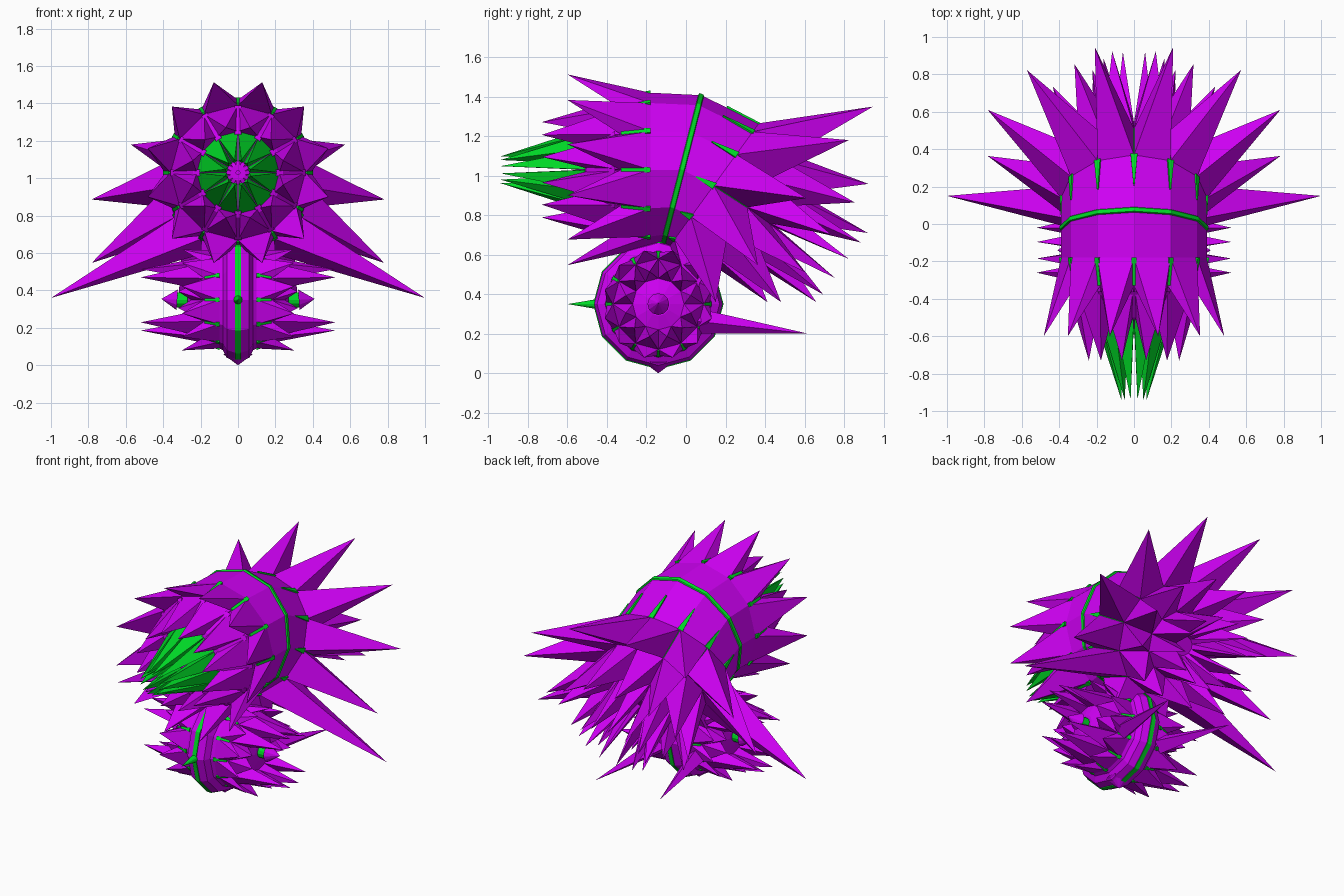
import bpy, bmesh
from math import sin, cos, radians
from mathutils import Vector as V

if "Cube" in bpy.data.objects:
    bpy.data.objects.remove(bpy.data.objects["Cube"])

N = 12


def material(name, rgb):
    m = bpy.data.materials.new(name)
    m.diffuse_color = (*rgb, 1)
    m.use_nodes = True
    m.node_tree.nodes["Principled BSDF"].inputs["Base Color"].default_value = m.diffuse_color
    return m


PURPLE = material("purple", (0.62, 0.0, 0.90))
GREEN = material("green", (0.0, 0.72, 0.02))


def finish(name, bm, mat):
    bmesh.ops.recalc_face_normals(bm, faces=bm.faces)
    me = bpy.data.meshes.new(name)
    bm.to_mesh(me)
    bm.free()
    me.materials.append(mat)
    ob = bpy.data.objects.new(name, me)
    bpy.context.collection.objects.link(ob)
    return ob


class Ring:
    """Circle with a centre, radius and two axes; angle 0 is up."""
    def __init__(self, c, r, up, side):
        self.c, self.r, self.up, self.side = V(c), r, V(up), V(side)

    def at(self, deg, dr=0.0):
        a = radians(deg)
        return self.c + (self.up * cos(a) + self.side * sin(a)) * (self.r + dr)


def body_ring(y, z, r, tilt=0):
    t = radians(tilt)
    return Ring((0, y, z), r, (0, sin(t), cos(t)), (1, 0, 0))


def ball_ring(x, r):
    return Ring((x, -0.14, 0.35), r, (0, 0, 1), (0, 1, 0))


def loft(name, rings, mat):
    bm = bmesh.new()
    loops = [[bm.verts.new(r.at(k * 360 / N)) for k in range(N)] for r in rings]
    for a, b in zip(loops, loops[1:]):
        for k in range(N):
            j = (k + 1) % N
            bm.faces.new((a[k], a[j], b[j], b[k]))
    bm.faces.new(loops[0])
    bm.faces.new(loops[-1])
    return finish(name, bm, mat)


def spikes(name, outer, inner, tips, mat, adjust=None):
    """One four-sided spike on each sector between two rings."""
    bm = bmesh.new()
    for k in range(N):
        a, b = k * 30, k * 30 + 30
        tip = tips.at(a + 15)
        if adjust:
            tip = adjust(a + 15, tip)
        base = [bm.verts.new(p) for p in (outer.at(a), outer.at(b), inner.at(b), inner.at(a))]
        t = bm.verts.new(tip)
        bm.faces.new(base)
        for i in range(4):
            bm.faces.new((base[i], base[(i + 1) % 4], t))
    return finish(name, bm, mat)


def strips(name, rings, widths, mat, up=0.012, down=0.03):
    """Thin bars running along a chain of rings, in the valleys between spikes."""
    bm = bmesh.new()
    for k in range(N):
        a = radians(k * 30)
        vs = []
        for ring, half in zip(rings, widths):
            w = (ring.side * cos(a) - ring.up * sin(a)) * half
            hi, lo = ring.at(k * 30, up), ring.at(k * 30, -down)
            vs.append([bm.verts.new(p) for p in (hi - w, hi + w, lo + w, lo - w)])
        bm.faces.new(vs[0])
        bm.faces.new(vs[-1])
        for s, t in zip(vs, vs[1:]):
            for i in range(4):
                j = (i + 1) % 4
                bm.faces.new((s[i], s[j], t[j], t[i]))
    return finish(name, bm, mat)


def cone(name, start, end, r, mat, r2=0.0, sides=12):
    start, end = V(start), V(end)
    d = end - start
    bm = bmesh.new()
    bmesh.ops.create_cone(bm, cap_ends=True, segments=sides, radius1=r, radius2=r2, depth=d.length)
    ob = finish(name, bm, mat)
    ob.rotation_mode = 'QUATERNION'
    ob.rotation_quaternion = d.to_track_quat('Z', 'Y')
    ob.location = (start + end) / 2
    return ob


# Upper body rings: front set is upright, back set droops
F = [body_ring(-0.18, 1.03, 0.39), body_ring(-0.33, 1.03, 0.36),
     body_ring(-0.47, 1.03, 0.22), body_ring(-0.52, 1.03, 0.06)]
B = [body_ring(0.14, 0.95, 0.39, 36), body_ring(0.31, 0.84, 0.34, 36),
     body_ring(0.42, 0.76, 0.21, 36), body_ring(0.47, 0.73, 0.06, 36)]
loft("upper_body", F[::-1] + [body_ring(-0.02, 1.03, 0.39, 14.4)] + B, PURPLE)
loft("body_band", [body_ring(-0.034, 1.034, 0.39, 14.4), body_ring(-0.03, 1.034, 0.397, 14.4),
                   body_ring(-0.01, 1.026, 0.397, 14.4), body_ring(-0.006, 1.026, 0.39, 14.4)], GREEN)

# Front spikes in three rings, with thin spokes around the green ones
spikes("front_outer_spikes", F[0], F[1], body_ring(-0.60, 1.03, 0.50), PURPLE)
spikes("front_middle_spikes", F[1], F[2], body_ring(-0.73, 1.03, 0.25), PURPLE)
spikes("front_inner_spikes", F[2], F[3], body_ring(-0.94, 1.03, 0.07), GREEN)
strips("front_slits", F[:2], (0.012, 0.024), GREEN)
strips("front_spokes", [body_ring(-0.36, 1.03, 0.35), body_ring(-0.50, 1.03, 0.23),
                        body_ring(-0.56, 1.03, 0.03)], (0.018, 0.018, 0.01), PURPLE, 0.01, 0.02)


# Back spikes: lowest tips level out, two of them spread wide like wings
def level(deg, p):
    return V((p.x, p.y, max(p.z, 0.36)))


def wings(deg, p):
    if deg in (135, 225):
        p.x = 1.0 if p.x > 0 else -1.0
    return level(deg, p)


spikes("back_outer_spikes", B[0], B[1], body_ring(0.487, 0.717, 0.81, 36), PURPLE, wings)
spikes("back_middle_spikes", B[1], B[2], body_ring(0.668, 0.607, 0.45, 36), PURPLE, level)
spikes("back_inner_spikes", B[2], B[3], body_ring(0.79, 0.53, 0.23, 36), PURPLE, level)
strips("back_slits", [body_ring(0.05, 0.995, 0.388, 24), B[0], B[1]], (0.003, 0.018, 0.022), GREEN, 0.005)

# Lower ball with a central wheel and thin green rim
half = [(0.02, 0.325), (0.06, 0.31), (0.08, 0.27), (0.10, 0.26), (0.18, 0.23), (0.25, 0.13), (0.27, 0.06)]
loft("lower_ball", [ball_ring(-x, r) for x, r in half[::-1]] + [ball_ring(x, r) for x, r in half], PURPLE)
loft("wheel_rim", [ball_ring(x, 0.33) for x in (-0.015, 0.015)], GREEN)


# Side spikes and hubs of the ball; spikes near the hub height are short
def flare(deg, p):
    if abs(p.z - 0.35) < 0.1:
        p.x = 0.32 if p.x > 0 else -0.32
    return p


for s, tag in ((1, "right"), (-1, "left")):
    A = [ball_ring(s * x, r) for x, r in ((0.10, 0.26), (0.18, 0.23), (0.25, 0.13))]
    spikes(tag + "_ball_outer_spikes", A[0], A[1], ball_ring(s * 0.30, 0.28), PURPLE)
    spikes(tag + "_ball_side_spikes", A[1], A[2], ball_ring(s * 0.52, 0.17), PURPLE, flare)
    strips(tag + "_ball_slits", A[:2], (0.012, 0.012), GREEN, 0.008)
    cone(tag + "_ball_back_spike", (s * 0.13, 0.0, 0.27), (s * 0.24, 0.62, 0.20), 0.07, PURPLE, sides=4)
    cone(tag + "_hub", (s * 0.26, -0.14, 0.35), (s * 0.33, -0.14, 0.35), 0.04, GREEN, 0.04)
    cone(tag + "_hub_tip", (s * 0.325, -0.14, 0.35), (s * 0.41, -0.14, 0.355), 0.055, PURPLE)

# Nose, top and bottom points of the wheel
cone("nose", (0, -0.44, 0.35), (0, -0.60, 0.35), 0.027, GREEN)
cone("neck_point", (0, -0.14, 0.66), (0, -0.14, 0.78), 0.06, GREEN)
cone("bottom_point", (0, -0.14, 0.06), (0, -0.14, 0.0), 0.08, PURPLE)
